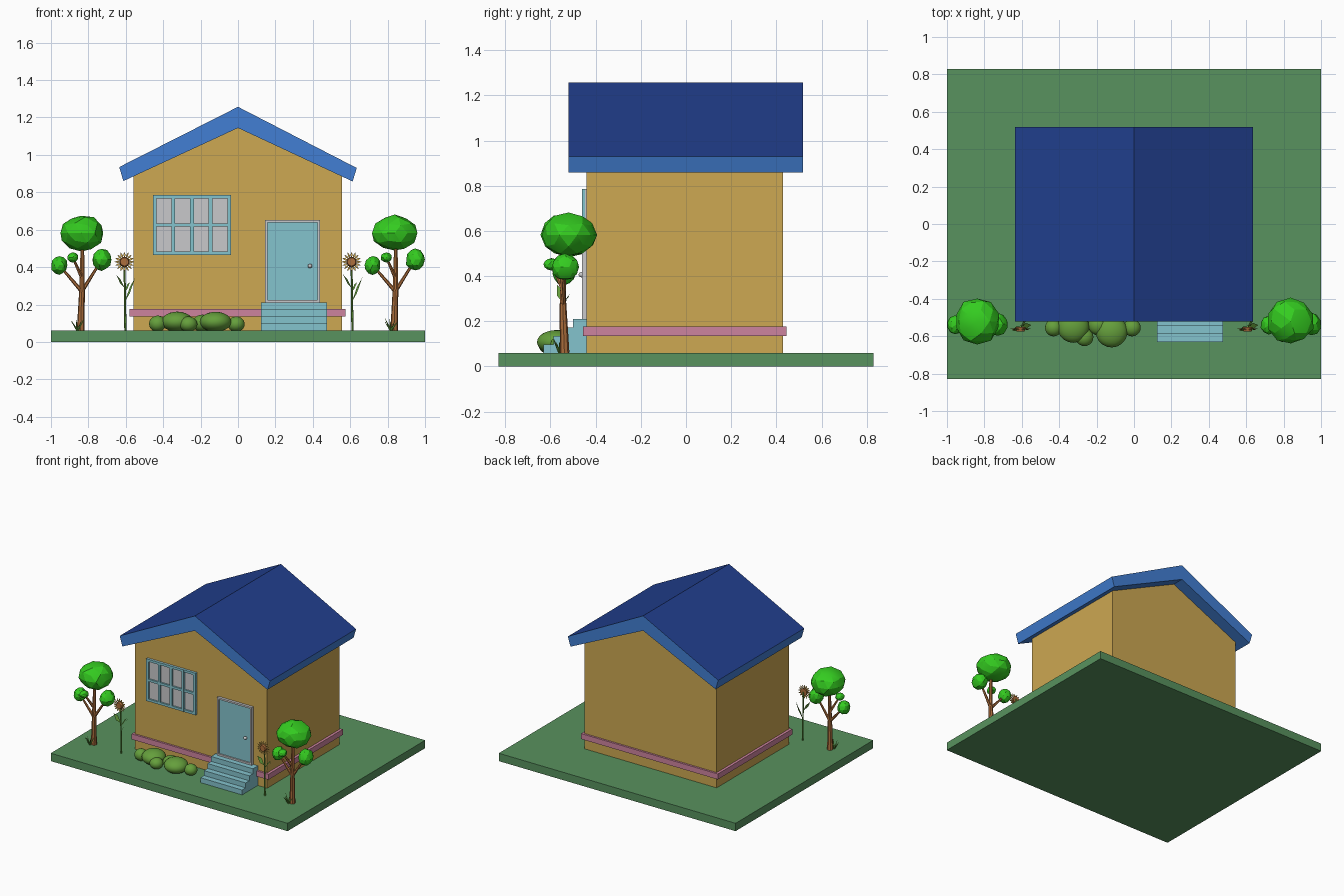
import bpy, bmesh, math, random
from mathutils import Vector, Matrix

random.seed(4)
if "Cube" in bpy.data.objects:
    bpy.data.objects.remove(bpy.data.objects["Cube"])


def material(name, code):
    srgb = [c / 255 for c in bytes.fromhex(code)]
    col = [c / 12.92 if c < 0.04 else ((c + 0.055) / 1.055) ** 2.4 for c in srgb] + [1]
    m = bpy.data.materials.new(name)
    m.use_nodes = True
    m.diffuse_color = col
    m.node_tree.nodes["Principled BSDF"].inputs["Base Color"].default_value = col
    return m


GRASS = material("lawn green", "58925E")
WALL = material("warm yellow", "CDA852")
NAVY = material("roof navy", "213F8E")
BLUE = material("trim blue", "427FD4")
PINK = material("band pink", "CE849F")
TEAL = material("pale teal", "84C3CD")
GREY = material("light grey", "C9C9CB")
LEAF = material("leaf green", "34CC20")
BUSH = material("bush green", "659F3C")
BROWN = material("bark brown", "AD6E3C")


def finish(name, bm, *mats):
    bmesh.ops.recalc_face_normals(bm, faces=bm.faces)
    me = bpy.data.meshes.new(name)
    bm.to_mesh(me)
    bm.free()
    for m in mats:
        me.materials.append(m)
    ob = bpy.data.objects.new(name, me)
    bpy.context.collection.objects.link(ob)
    return ob


def add_box(bm, lo, hi):
    lo, hi = Vector(lo), Vector(hi)
    mat = Matrix.Translation((lo + hi) / 2) @ Matrix.Diagonal((*(hi - lo), 1))
    bmesh.ops.create_cube(bm, size=1, matrix=mat)


def box(name, lo, hi, mat):
    bm = bmesh.new()
    add_box(bm, lo, hi)
    return finish(name, bm, mat)


def prism(name, profile, depth, place, *mats):
    """Extrude a flat profile; place turns (u, v, w) into a position."""
    bm = bmesh.new()
    face = bm.faces.new([bm.verts.new(place(u, v, depth[0])) for u, v in profile])
    out = bmesh.ops.extrude_face_region(bm, geom=[face])
    shift = Vector(place(0, 0, depth[1])) - Vector(place(0, 0, depth[0]))
    bmesh.ops.translate(bm, vec=shift, verts=[v for v in out["geom"] if isinstance(v, bmesh.types.BMVert)])
    return finish(name, bm, *mats)


def add_rod(bm, a, b, r1, r2, sides=8):
    a, b = Vector(a), Vector(b)
    turn = (b - a).to_track_quat("Z", "Y").to_matrix().to_4x4()
    bmesh.ops.create_cone(bm, cap_ends=True, segments=sides, radius1=r1, radius2=r2,
                          depth=(b - a).length, matrix=Matrix.Translation((a + b) / 2) @ turn)


def add_blob(bm, centre, size, level=2, rough=0.0):
    mat = Matrix.Translation(centre) @ Matrix.Diagonal((*size, 1))
    verts = bmesh.ops.create_icosphere(bm, subdivisions=level, radius=1, matrix=mat)["verts"]
    for v in verts:
        v.co += (v.co - Vector(centre)) * random.uniform(-rough, rough)


def add_leaf(bm, a, b, width):
    """Pointed leaf from a to b, folded along its middle."""
    a, b = Vector(a), Vector(b)
    mid, side = (a + b) / 2, Vector((0, width, width))
    pts = [bm.verts.new(p) for p in (a, mid + side, b, mid - side)]
    bm.faces.new((pts[0], pts[1], pts[2]))
    bm.faces.new((pts[0], pts[2], pts[3]))


def soften(ob, angle):
    bpy.ops.object.select_all(action="DESELECT")
    ob.select_set(True)
    bpy.context.view_layer.objects.active = ob
    bpy.ops.object.shade_smooth_by_angle(angle=math.radians(angle))


along_y = lambda u, v, w: (u, w, v)
along_x = lambda u, v, w: (w, u, v)
FLOOR = 0.06
FRONT = -0.44

# Lawn, walls and band
box("lawn", (-1, -0.83, 0), (1, 0.83, FLOOR), GRASS)
prism("walls", [(-0.56, FLOOR), (0.555, FLOOR), (0.555, 0.89), (0, 1.15), (-0.56, 0.89)],
      (FRONT, 0.43), along_y, WALL)
box("wall_band", (-0.58, -0.455, 0.135), (0.575, 0.445, 0.177), PINK)

# Gable roof, dark on the upward slopes
roof = prism("roof", [(-0.635, 0.935), (0, 1.257), (0.635, 0.93), (0.613, 0.858), (0, 1.144), (-0.613, 0.86)],
             (-0.52, 0.518), along_y, BLUE, NAVY)
for p in roof.data.polygons:
    p.material_index = int(p.normal.z > 0.5)

# Window with a four by two grid of panes
x0, x1, z0, z1 = -0.455, -0.037, 0.465, 0.786
box("window_panes", (x0, -0.447, z0), (x1, FRONT, z1), GREY)
bm = bmesh.new()
for i in range(5):
    x = x0 + 0.01 + (x1 - x0 - 0.02) * i / 4
    add_box(bm, (x - 0.01, -0.46, z0), (x + 0.01, FRONT, z1))
for i in range(3):
    z = z0 + 0.009 + (z1 - z0 - 0.018) * i / 2
    add_box(bm, (x0, -0.459, z - 0.009), (x1, FRONT, z + 0.009))
finish("window_frame", bm, TEAL)

# Door, surround and knob
box("door", (0.15, -0.449, 0.21), (0.43, FRONT, 0.64), TEAL)
bm = bmesh.new()
for lo, hi in ((0.144, 0.157), (0.425, 0.438)):
    add_box(bm, (lo, -0.46, 0.21), (hi, FRONT, 0.652))
add_box(bm, (0.144, -0.46, 0.639), (0.438, FRONT, 0.652))
add_box(bm, (0.144, -0.46, 0.21), (0.438, FRONT, 0.223))
finish("door_frame", bm, GREY)
bm = bmesh.new()
add_blob(bm, (0.385, -0.462, 0.406), (0.012, 0.014, 0.012))
soften(finish("door_knob", bm, GREY), 60)

# Four front steps
profile = [(FRONT, FLOOR), (FRONT, 0.21)]
for i in range(4):
    y, z = -0.5 - 0.0433 * i, 0.21 - 0.0375 * i
    profile += [(y, z), (y, z - 0.0375)]
prism("front_steps", profile, (0.123, 0.476), along_x, TEAL)

# Row of rounded bushes
bm = bmesh.new()
for x, y, r, h in ((-0.43, -0.555, 0.046, 0.075), (-0.325, -0.55, 0.085, 0.096), (-0.265, -0.605, 0.048, 0.07),
                   (-0.19, -0.54, 0.055, 0.08), (-0.12, -0.575, 0.085, 0.095), (-0.01, -0.555, 0.046, 0.07)):
    add_blob(bm, (x, y, FLOOR + h / 2), (r, r, h / 2 + 0.006), 3)
soften(finish("bushes", bm, BUSH), 40)


def tree(side, x):
    spots = [((x, -0.52, 0.582), (0.122, 0.124, 0.096)), ((x - 0.118, -0.54, 0.41), (0.044, 0.05, 0.05)),
             ((x - 0.045, -0.595, 0.452), (0.03, 0.036, 0.027)), ((x + 0.11, -0.535, 0.44), (0.052, 0.062, 0.058))]
    bm = bmesh.new()
    for centre, size in spots:
        add_blob(bm, centre, size, 2, 0.05)
    soften(finish(side + "_tree_leaves", bm, LEAF), 18)
    bm = bmesh.new()
    fork = (x + 0.004, -0.545, 0.28)
    add_rod(bm, (x - 0.003, -0.537, FLOOR), fork, 0.021, 0.015)
    add_rod(bm, fork, (x + 0.006, -0.54, 0.53), 0.015, 0.01)
    low, high = (x + 0.003, -0.544, 0.27), (x + 0.005, -0.543, 0.34)
    for start, spot in zip((low, high, low), spots[1:]):
        add_rod(bm, start, spot[0], 0.011, 0.006, 6)
    finish(side + "_tree_trunk", bm, BROWN)
    # Grass tuft at the foot
    bm = bmesh.new()
    for i in range(7):
        a = math.tau * i / 7
        base = Vector((x - 0.02, -0.56, FLOOR))
        tip = base + Vector((0.035 * math.cos(a), 0.03 * math.sin(a), random.uniform(0.04, 0.065)))
        add_rod(bm, base, tip, 0.006, 0.001, 4)
    finish(side + "_grass_tuft", bm, BUSH)


def sunflower(side, x):
    y, z = -0.56, 0.428
    bm = bmesh.new()
    add_rod(bm, (x + 0.005, y + 0.012, FLOOR), (x, y + 0.012, z), 0.006, 0.005, 6)
    add_leaf(bm, (x, y + 0.01, 0.29), (x - 0.045, y - 0.01, 0.36), 0.012)
    add_leaf(bm, (x, y + 0.01, 0.21), (x + 0.058, y + 0.02, 0.345), 0.016)
    add_leaf(bm, (x, y + 0.01, 0.27), (x + 0.03, y + 0.045, 0.32), 0.012)
    finish(side + "_flower_stem", bm, BUSH)
    # Ring of pointed petals around a round seed disc
    bm = bmesh.new()
    for i in range(16):
        a = math.tau * i / 16
        pts = [(0.018, 0, 0), (0.038, 0.16, 0.006), (0.054, 0, 0), (0.038, -0.16, 0.006)]
        bm.faces.new([bm.verts.new((x + r * math.cos(a + t), y - d, z + r * math.sin(a + t))) for r, t, d in pts])
    finish(side + "_flower_petals", bm, WALL)
    bm = bmesh.new()
    add_rod(bm, (x, y + 0.01, z), (x, y - 0.014, z), 0.028, 0.022, 16)
    finish(side + "_flower_disc", bm, BROWN)


for side, sign in (("right", -1), ("left", 1)):
    tree(side, 0.838 * sign)
    sunflower(side, 0.607 * sign)
